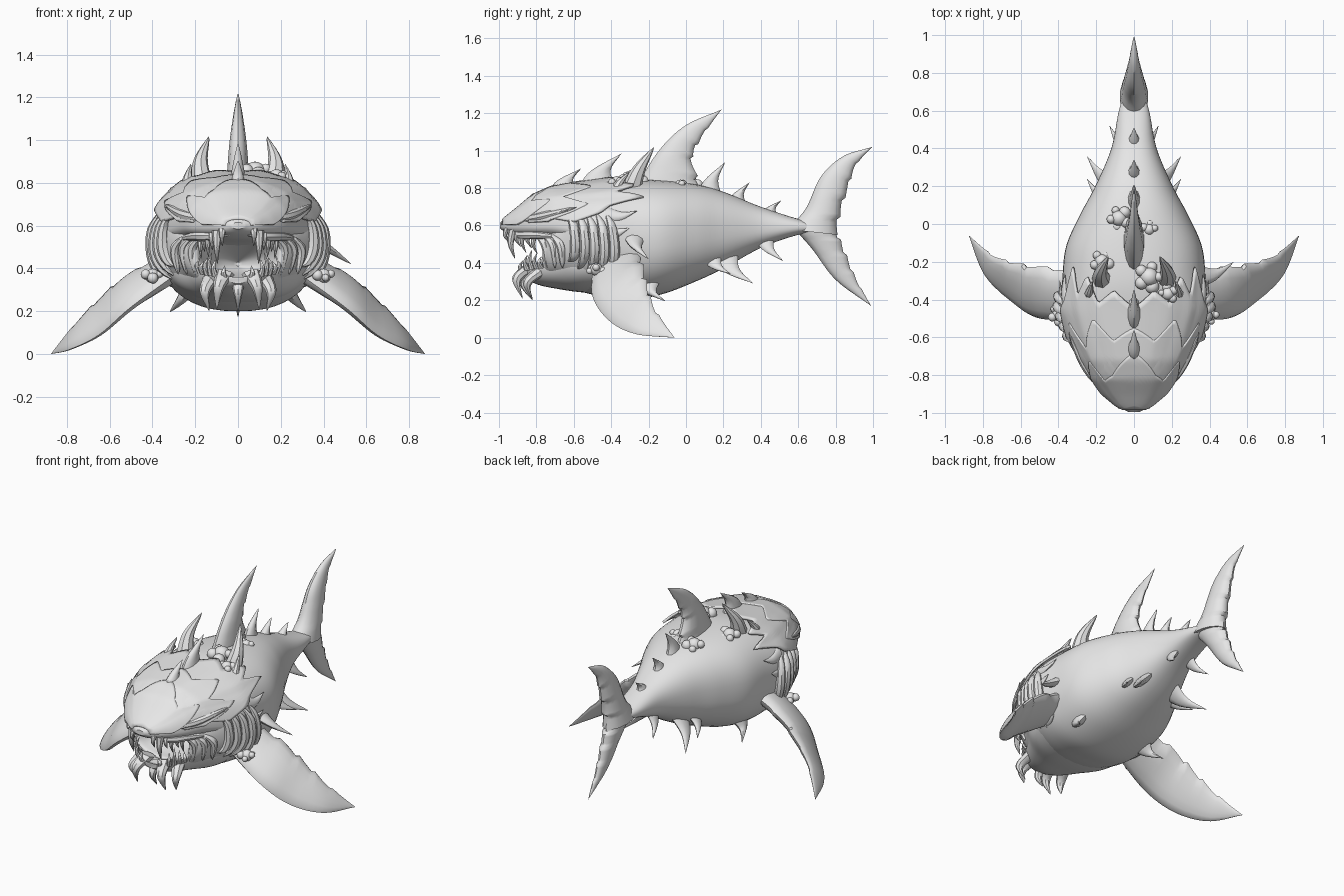
import bpy, bmesh, math
from mathutils import Vector
from math import sin, cos, pi, radians

old = bpy.data.objects.get("Cube")
if old:
    bpy.data.objects.remove(old)

hide = bpy.data.materials.new("plain_grey")
hide.use_nodes = True
GREY = (0.8, 0.8, 0.8, 1)
hide.diffuse_color = GREY
next(n for n in hide.node_tree.nodes if n.type == 'BSDF_PRINCIPLED').inputs["Base Color"].default_value = GREY
parts = []
SIDES = (("left", 1), ("right", -1))


def cat(pts, t):
    """Smooth point on a path at t in 0..1."""
    pts = [Vector(p) for p in pts]
    f = t * (len(pts) - 1)
    i = min(int(f), len(pts) - 2)
    f -= i
    b, c = pts[i], pts[i + 1]
    a = pts[i - 1] if i else b * 2 - c
    d = pts[i + 2] if i + 2 < len(pts) else c * 2 - b
    return b + (c - a) * (f / 2) + (a * 2 - b * 5 + c * 4 - d) * (f * f / 2) + (b * 3 - a - c * 3 + d) * (f ** 3 / 2)


def skin(name, rows, closed=True):
    """Bridge rows of points into a surface."""
    bm = bmesh.new()
    vs = [[bm.verts.new(p) for p in row] for row in rows]
    n = len(rows[0])
    for a, b in zip(vs, vs[1:]):
        for k in range(n if closed else n - 1):
            j = (k + 1) % n
            bm.faces.new((a[k], a[j], b[j], b[k]))
    if closed:
        bm.faces.new(vs[0])
        bm.faces.new(vs[-1])
    bmesh.ops.remove_doubles(bm, verts=bm.verts, dist=0.0002)
    bmesh.ops.recalc_face_normals(bm, faces=bm.faces)
    me = bpy.data.meshes.new(name)
    bm.to_mesh(me)
    bm.free()
    me.materials.append(hide)
    ob = bpy.data.objects.new(name, me)
    bpy.context.collection.objects.link(ob)
    parts.append(ob)
    return ob


def section(st, ang, lift=0):
    """Point on a rounded cross-section: y, half width, top, side, bottom."""
    y, w, top, mid, low = st
    c, s = cos(ang), sin(ang)
    power = lambda v: math.copysign(abs(v) ** 0.85, v)
    h = (top - mid) if s >= 0 else (mid - low)
    return Vector((w * power(c) + lift * c, y, mid + h * power(s) + lift * s))


def loft(name, stations, steps=50, n=48):
    return skin(name, [[section(cat(stations, i / steps), 2 * pi * k / n) for k in range(n)]
                       for i in range(steps + 1)])


def fin(name, lead, trail, thick, jag=0, n=30, m=14, teeth=5):
    """Lens-shaped blade between a leading and a trailing edge."""
    lead, trail = [Vector(p) for p in lead], [Vector(p) for p in trail]
    nor = (trail[0] - lead[0]).cross(lead[-1] - lead[0]).normalized()
    rows = []
    for i in range(n + 1):
        t = i / n
        a, b = cat(lead, t), cat(trail, t)
        chord = (b - a) * (1 - jag * ((t * teeth) % 1 if i < n else 0))
        rows.append([a + chord * ((1 - cos(q)) / 2) + nor * (thick * (1 - t) ** 0.8 * sin(q))
                     for q in (2 * pi * k / m for k in range(m))])
    return skin(name, rows)


def thorn(name, front, back, tip, thick):
    """Short backswept fin."""
    f, b, p = Vector(front), Vector(back), Vector(tip)
    bend = (f - b) * 0.22
    fin(name, [f, f.lerp(p, .5) + bend, p], [b, b.lerp(p, .5) + bend, p], thick, n=10, m=10)


def horn(name, pts, r, both=False, n=12, m=8):
    """Curved round tapering strand; both ends taper when asked."""
    axis = (Vector(pts[-1]) - Vector(pts[0])).normalized()
    u = axis.orthogonal().normalized()
    v = axis.cross(u)
    rows = []
    for i in range(n + 1):
        t = i / n
        w = r * (sin(pi * t) ** .6 if both and 0 < i < n else 0 if both else (1 - t) ** .8)
        c = cat(pts, t)
        rows.append([c + (u * cos(2 * pi * k / m) + v * sin(2 * pi * k / m)) * w for k in range(m)])
    skin(name, rows)


def paired(make, name, *point_sets, **kw):
    """Build a part on both sides; tuples of points get their x flipped."""
    def flip(p, s):
        if isinstance(p, list):
            return [flip(q, s) for q in p]
        return (p[0] * s, p[1], p[2]) if isinstance(p, tuple) else p
    for side, s in SIDES:
        make(f"{name}_{side}", *[flip(p, s) for p in point_sets], **kw)


# Body with a narrow throat and full cheeks, upper head and dished lower jaw
TRUNK = [(-.45, .39, .825, .55, .22), (-.3, .38, .845, .54, .2), (-.12, .36, .84, .54, .235),
         (.05, .285, .82, .555, .3), (.2, .205, .78, .57, .37), (.4, .12, .7, .58, .48),
         (.6, .08, .635, .59, .55), (.74, .035, .605, .585, .565)]
loft("body", [(-.52, .005, .43, .42, .41), (-.6, .1, .48, .43, .38), (-.7, .155, .54, .455, .36),
              (-.765, .195, .575, .47, .35), (-.74, .245, .62, .49, .31), (-.66, .3, .71, .52, .29),
              (-.57, .355, .8, .55, .25)] + TRUNK, 85)
HEAD = [(-.995, .03, .615, .6, .585), (-.96, .092, .645, .6, .56), (-.9, .155, .69, .6, .54),
        (-.82, .22, .755, .6, .53), (-.72, .275, .795, .6, .52)]
loft("upper_head", HEAD + [(-.6, .335, .81, .58, .5), (-.5, .375, .82, .57, .48), (-.4, .35, .81, .57, .5)])
JAW = [(-.88, .05, .36, .37, .33), (-.85, .11, .35, .385, .31), (-.78, .165, .34, .395, .28),
       (-.68, .235, .34, .41, .26), (-.58, .31, .35, .42, .245), (-.45, .35, .4, .45, .235)]
loft("lower_jaw", JAW, 40)
HULL = HEAD + [(-.6, .335, .81, .57, .27)] + TRUNK


def along(table, x):
    """Straight interpolation in a table sorted by its first column."""
    for a, b in zip(table, table[1:]):
        if x <= b[0]:
            return Vector(a).lerp(Vector(b), max(0, (x - a[0]) / (b[0] - a[0])))
    return Vector(table[-1])


def surf(y, deg, lift=0):
    return section(along(HULL, y), radians(deg), lift)


def plate(name, edge, front, lift, thick, nu=72, nv=14):
    """Symmetric armour sheet on the hull; edge lists (angle, rear y)."""
    lo = edge[0][0]
    rows = []
    for i in range(nu + 1):
        a = lo + (180 - 2 * lo) * i / nu
        rear = along(edge, min(a, 180 - a))[1]
        rows.append([surf(front + (rear - front) * j / nv, a, lift * (.1 + .9 * j / nv)) for j in range(nv + 1)])
    mod = skin(name, rows, False).modifiers.new("thickness", 'SOLIDIFY')
    mod.thickness, mod.offset = thick, 0


# Layered head armour with ragged rear edges
plate("skull_plate", [(8, -.6), (20, -.46), (29, -.4), (38, -.22), (46, -.38), (55, -.27),
                      (66, -.42), (78, -.35), (90, -.44)], -.9, .022, .014)
plate("snout_plate", [(2, -.9), (22, -.8), (38, -.72), (50, -.83), (66, -.8), (90, -.68)], -.98, .014, .012)
plate("brow_plate", [(4, -.74), (18, -.62), (30, -.52), (42, -.66), (60, -.5), (75, -.62), (90, -.55)], -.84, .02, .014)

for side, s in SIDES:
    turn = lambda p: Vector((p.x * s, p.y, p.z))
    # Gill ridges and ragged gill cover
    for k in range(5):
        y = -.635 + .052 * k
        horn(f"gill_ridge_{k}_{side}",
             [turn(surf(y + .045 * sin(q * pi), -42 + 64 * q, .002 + .016 * sin(q * pi))) for q in (0, .25, .5, .75, 1)],
             .029, True)
    for k, (deg, y) in enumerate([(-32, -.31), (-14, -.29), (6, -.3), (22, -.26)]):
        a, b, c = (turn(surf(*q)) for q in ((y - .17, deg - 10, -.01), (y - .17, deg + 10, -.01), (y, deg, .015)))
        thorn(f"gill_cover_point_{k}_{side}", a, b, c, .025)
    # Teeth on both jaws
    for i in range(6):
        st = along(HULL, -.955 + .03 * i)
        x, y, z = st[1] * .75 * s, st[0], st[4] + .03
        drop = .16 if i == 1 else .085 + .03 * (i % 2)
        horn(f"upper_tooth_{i}_{side}", [(x, y, z), (x * 1.03, y - .012, z - drop * .5), (x, y + .012, z - drop)],
             .026 if i == 1 else .019)
        st = along(JAW, -.872 + .025 * i)
        x, y, z = st[1] * .93 * s, st[0], st[3] - .025
        rise = .11 if i == 2 else .065 + .02 * (i % 2)
        horn(f"lower_tooth_{i}_{side}", [(x, y, z), (x * 1.1, y - .015, z + rise * .5), (x, y, z + rise)], .018)

# Cheek folds, brow ridges and lips
for k in range(3):
    d = .04 * k
    paired(horn, f"cheek_fold_{k}", [(.17 + d, -.8 + d, .555), (.215 + d, -.75 + d, .49), (.2 + d, -.74 + d, .37)], .024, both=True)
paired(horn, "brow_ridge", [(.06, -.94, .63), (.18, -.845, .635), (.265, -.74, .655), (.345, -.58, .7)], .025, both=True)
paired(horn, "lip_ridge", [(.02, -.955, .565), (.13, -.885, .55), (.2, -.8, .55), (.275, -.68, .54)], .024, both=True)
paired(thorn, "brow_point", (.25, -.77, .63), (.27, -.7, .68), (.345, -.62, .69), .02)


def ball(name, centre, r, n=10):
    c = Vector(centre)
    skin(name, [[c + Vector((sin(pi * i / n) * cos(2 * pi * k / 14), sin(pi * i / n) * sin(2 * pi * k / 14),
                             cos(pi * i / n))) * r for k in range(14)] for i in range(n + 1)])


paired(ball, "eye", (.215, -.79, .6), .02)

# Hooked chin claws
horn("chin_claw_centre", [(0, -.83, .35), (0, -.865, .28), (0, -.82, .2)], .035)
paired(horn, "chin_claw_front", [(.06, -.82, .38), (.09, -.905, .31), (.1, -.875, .21)], .045)
paired(horn, "chin_claw_side", [(.12, -.77, .36), (.155, -.85, .29), (.135, -.82, .2)], .042)

# Large fins
fin("dorsal_fin", [(0, -.3, .74), (0, -.16, .98), (0, -.01, 1.13), (0, .19, 1.22)],
    [(0, .12, .74), (0, .04, .94), (0, .08, 1.06), (0, .19, 1.22)], .06, .1)
fin("tail_fin_upper", [(0, .54, .58), (0, .64, .69), (0, .72, .86), (0, .84, .97), (0, .995, 1.02)],
    [(0, .81, .55), (0, .83, .67), (0, .87, .8), (0, .91, .92), (0, .995, 1.02)], .075, .1)
fin("tail_fin_lower", [(0, .56, .6), (0, .67, .48), (0, .8, .31), (0, .99, .17)],
    [(0, .8, .6), (0, .85, .47), (0, .91, .32), (0, .99, .17)], .06, .1)
paired(fin, "pectoral_fin", [(.28, -.5, .38), (.5, -.5, .22), (.65, -.41, .09), (.79, -.27, .02), (.875, -.06, 0)],
       [(.26, -.24, .48), (.5, -.22, .37), (.63, -.2, .27), (.75, -.16, .15), (.875, -.06, 0)], .06, jag=.08)

# Spines along the back: front y, rear y, base z, tip y, tip z
for k, (a, b, z, ty, tz) in enumerate([(-.74, -.58, .78, -.56, .905), (-.58, -.37, .8, -.345, .985),
                                       (.05, .2, .74, .21, .94), (.21, .33, .7, .34, .83), (.38, .5, .64, .51, .735)]):
    thorn(f"back_spine_{k}", (0, a, z), (0, b, z), (0, ty, tz), .042)
paired(horn, "shoulder_spine", [(.165, -.3, .77), (.175, -.25, .9), (.135, -.17, 1.02)], .06)
paired(horn, "small_shoulder_spine", [(.23, -.38, .75), (.235, -.36, .82), (.22, -.3, .89)], .04)

# Spines under the body
paired(thorn, "belly_spine", (.22, -.29, .3), (.24, -.14, .3), (.32, -.11, .195), .035)
paired(thorn, "rear_belly_fin", (.09, .12, .43), (.07, .28, .47), (.25, .36, .29), .03)
paired(thorn, "flank_spine", (.15, .08, .42), (.14, .19, .45), (.25, .24, .34), .025)
paired(thorn, "tail_spine", (.05, .36, .53), (.04, .47, .55), (.13, .52, .41), .025)
thorn("side_fin_left", (.34, -.34, .55), (.34, -.22, .53), (.53, -.2, .42), .03)

# Round growth clusters
for k, (x, y, z, r) in enumerate([(.08, -.28, .85, .05), (-.17, -.2, .815, .04), (-.08, .03, .815, .042),
                                  (.18, -.37, .83, .034), (.08, -.03, .815, .03), (.4, -.48, .365, .034), (-.4, -.48, .365, .034)]):
    ball(f"growth_{k}", (x, y, z), r)
    for j in range(5):
        q = 1.26 * j + k
        ball(f"growth_{k}_bud_{j}", (x + cos(q) * r, y + sin(q) * r * 1.1, z + .3 * r * cos(2 * q)), r * (.5 + .06 * j))

bpy.ops.object.select_all(action='DESELECT')
for ob in parts:
    ob.select_set(True)
bpy.context.view_layer.objects.active = parts[0]
bpy.ops.object.shade_smooth_by_angle(angle=radians(40))
